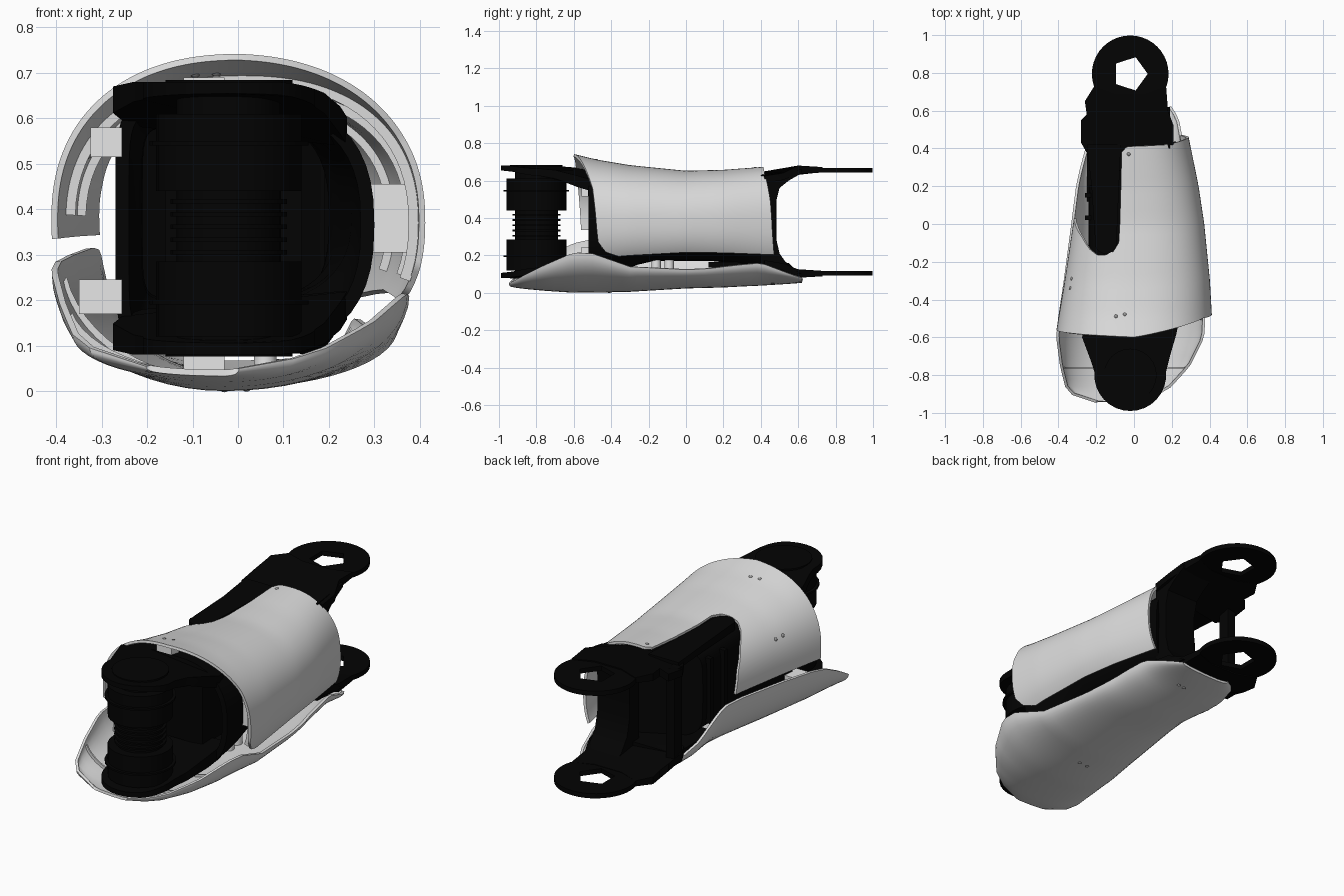
import bpy, bmesh, math
from mathutils import Vector

cube = bpy.data.objects.get("Cube")
if cube:
    bpy.data.objects.remove(cube)
parts = []


def material(name, value):
    mat = bpy.data.materials.new(name)
    mat.use_nodes = True
    color = (value, value, value, 1)
    mat.diffuse_color = color
    bsdf = next(n for n in mat.node_tree.nodes if n.type == 'BSDF_PRINCIPLED')
    bsdf.inputs["Base Color"].default_value = color
    bsdf.inputs["Roughness"].default_value = 0.6
    return mat


LIGHT = material("light grey", 0.71)
PALE = material("pale grey", 0.82)
BLACK = material("black", 0.001)
STEEL = material("screw grey", 0.3)


def interp(table, key):
    """Linear lookup in rows of (key, values...)."""
    if key <= table[0][0]:
        return table[0][1:]
    for a, b in zip(table, table[1:]):
        if key <= b[0]:
            f = (key - a[0]) / (b[0] - a[0])
            return tuple(p + (q - p) * f for p, q in zip(a[1:], b[1:]))
    return table[-1][1:]


def finish(name, bm, mat, thickness=0, offset=0):
    bmesh.ops.remove_doubles(bm, verts=bm.verts, dist=0.0001)
    bmesh.ops.recalc_face_normals(bm, faces=bm.faces)
    mesh = bpy.data.meshes.new(name)
    bm.to_mesh(mesh)
    bm.free()
    obj = bpy.data.objects.new(name, mesh)
    bpy.context.collection.objects.link(obj)
    mesh.materials.append(mat)
    if thickness:
        mod = obj.modifiers.new("thickness", 'SOLIDIFY')
        mod.thickness, mod.offset = thickness, offset
    parts.append(obj)


def grid(name, mat, func, nu, nv, thickness, closed=False, cap=False, offset=0):
    """Surface from func(u, v), both running from nought to one."""
    bm = bmesh.new()
    cols = nu if closed else nu + 1
    rows = [[bm.verts.new(func(i / nu, j / nv)) for i in range(cols)] for j in range(nv + 1)]
    for low, high in zip(rows, rows[1:]):
        for i in range(nu):
            k = (i + 1) % cols
            bm.faces.new((low[i], low[k], high[k], high[i]))
    if cap:
        bm.faces.new(rows[-1])
    finish(name, bm, mat, thickness, offset)


def flat(p, q, level):
    return (p, q, level)


def prism(name, mat, points, low, high, place=flat):
    """Closed outline swept from low to high; place maps (p, q, level) to xyz."""
    bm = bmesh.new()
    a, b = ([bm.verts.new(place(p, q, lv)) for p, q in points] for lv in (low, high))
    bm.faces.new(a)
    bm.faces.new(b)
    for i in range(len(a)):
        k = (i + 1) % len(a)
        bm.faces.new((a[i], a[k], b[k], b[i]))
    finish(name, bm, mat)


def box(name, mat, x, y, z):
    prism(name, mat, [(x[0], y[0]), (x[1], y[0]), (x[1], y[1]), (x[0], y[1])], z[0], z[1])


def arc(cx, cy, r, start, end, n):
    angles = [math.radians(start + (end - start) * i / n) for i in range(n + 1)]
    return [(cx + r * math.cos(t), cy + r * math.sin(t)) for t in angles]


def drum(name, mat, cx, cy, r, low, high):
    prism(name, mat, arc(cx, cy, r, 0, 345, 23), low, high)


def power(value, e):
    return math.copysign(abs(value) ** e, value)


# Upper shell: rounded envelope with shaped front, back and notch edges
ENVELOPE = [(-0.6, -0.41, 0.41, 0.735), (-0.48, -0.39, 0.405, 0.705), (-0.3, -0.36, 0.395, 0.675),
            (0, -0.315, 0.365, 0.645), (0.2, -0.29, 0.335, 0.65), (0.47, -0.25, 0.28, 0.67)]
FRONT = [(-30, -0.36), (-24, -0.43), (-14, -0.47), (0, -0.48), (30, -0.5), (60, -0.55), (90, -0.6),
         (130, -0.585), (184, -0.56)]
BACK = [(-30, 0.47), (20, 0.45), (60, 0.42), (99, 0.41), (104, 0.38)]
NOTCH = [(104, -0.1), (108, -0.145), (115, -0.165), (123, -0.165), (132, -0.135),
         (145, -0.07), (165, 0), (184, 0.03)]


def envelope(deg, y):
    xl, xr, top = interp(ENVELOPE, y)
    t = math.radians(deg)
    x = (xl + xr) / 2 + (xr - xl) / 2 * power(math.cos(t), 0.87)
    return Vector((x, y, 0.37 + (top - 0.37) * power(math.sin(t), 0.87)))


bm = bmesh.new()
columns, rows = [], 12
for deg in range(-30, 186, 2):
    front, notch, back = (interp(edge, deg)[0] for edge in (FRONT, NOTCH, BACK))
    ys = [front + (notch - front) * i / rows for i in range(rows + 1)]
    if deg <= 104:
        ys += [notch + (back - notch) * (i + 1) / rows for i in range(rows)]
    columns.append([bm.verts.new(envelope(deg, y)) for y in ys])
for a, b in zip(columns, columns[1:]):
    for i in range(min(len(a), len(b)) - 1):
        bm.faces.new((a[i], b[i], b[i + 1], a[i + 1]))
finish("upper_shell", bm, LIGHT, 0.014)

# Stiffening ribs inside the upper shell
for y, last in ((-0.45, 178), (-0.3, 178), (0.1, 98)):
    def rib(u, v):
        spot = envelope(-20 + (last + 20) * u, y)
        return spot.lerp(Vector((0, y, 0.37)), 0.01 + 0.06 * v)
    grid("shell_rib", LIGHT, rib, 40, 1, 0.01)

# Lower shell: scoop given by left edge, right edge and keel height
SCOOP = [(-0.94, -0.2, 0.055, 0.0, 0.05, 0.04), (-0.92, -0.3, 0.08, 0.08, 0.06, 0.035),
         (-0.87, -0.355, 0.12, 0.18, 0.09, 0.028), (-0.75, -0.385, 0.19, 0.29, 0.15, 0.017),
         (-0.6, -0.405, 0.265, 0.365, 0.215, 0.007), (-0.5, -0.395, 0.285, 0.37, 0.21, 0.007),
         (-0.3, -0.365, 0.3, 0.345, 0.14, 0.012), (0, -0.325, 0.315, 0.315, 0.125, 0.03),
         (0.12, -0.31, 0.31, 0.3, 0.13, 0.033), (0.2, -0.3, 0.26, 0.285, 0.14, 0.035),
         (0.29, -0.28, 0.18, 0.275, 0.15, 0.04), (0.4, -0.25, 0.13, 0.26, 0.16, 0.045),
         (0.56, -0.18, 0.09, 0.23, 0.1, 0.055), (0.62, -0.1, 0.075, 0.19, 0.08, 0.06)]


def scoop(u, v):
    y = -0.94 + 1.56 * v
    xl, zl, xr, zr, keel = interp(SCOOP, y)
    a = math.pi * (u - 0.5)
    mid = -0.03
    width, edge = (mid - xl, zl) if a < 0 else (xr - mid, zr)
    return (mid + width * math.sin(a), y, keel + (edge - keel) * (1 - math.cos(a)))


grid("lower_shell", LIGHT, scoop, 28, 39, 0.014)
for v in (0.115, 0.28):
    def low_rib(u, h):
        x, y, z = scoop(0.06 + 0.88 * u, v)
        return (x * (1 - 0.03 * h), y, z + 0.02 * h)
    grid("lower_shell_rib", LIGHT, low_rib, 24, 1, 0.008)

# Frame body: hollow D section, flat on the right side, closed by a slanted back
BODY = [(-0.52, -0.27, 0.3, 0.08, 0.65), (-0.4, -0.26, 0.3, 0.1, 0.63), (-0.2, -0.24, 0.28, 0.17, 0.615),
        (0.2, -0.24, 0.25, 0.17, 0.615), (0.44, -0.26, 0.22, 0.11, 0.64)]


def body(u, v):
    t = math.tau * u
    c, s = math.cos(t), math.sin(t)
    e = 0.8 if c > 0 else 0.33
    side = power(c, e)
    y = -0.52 + (0.84 + 0.12 * side) * v
    xl, xr, low, top = interp(BODY, y)
    half = xr if c > 0 else -xl
    return (half * side, y, (low + top) / 2 + (top - low) / 2 * power(s, e))


grid("frame_body", BLACK, body, 48, 12, 0.03, closed=True, cap=True, offset=-1)

# Front fork plates, mirrored about the middle height and drooping on the left
fork = [(-0.21, -0.42), (-0.255, -0.52), (-0.275, -0.6), (-0.23, -0.72)]
fork += arc(-0.02, -0.8, 0.19, 175, 365, 16)
fork += [(0.19, -0.7), (0.225, -0.58), (0.24, -0.5), (0.22, -0.42)]
FORK_Z = [(-1, 0.655, 0.68), (-0.7, 0.635, 0.68), (-0.55, 0.6, 0.665), (-0.42, 0.58, 0.635)]
for name, flip in (("upper", 1), ("lower", -1)):
    def fork_place(p, q, lv):
        droop = 2 * max(0, p - 0.08) ** 2
        return (p, q, 0.38 + flip * (interp(FORK_Z, q)[lv] - droop - 0.38))
    prism(name + "_fork_plate", BLACK, fork, 0, 1, fork_place)
    rim = [0.38 + flip * h for h in (0.295, 0.304)]
    drum(name + "_fork_cap", BLACK, -0.02, -0.8, 0.14, *rim)


# Rear necks with open pentagonal rings, mirrored and bent down at their sides
def ring(name, low, high):
    def point(u, v):
        t = math.tau * u
        pentagon = 0.075 / math.cos(t % (math.tau / 5) - math.pi / 5)
        r = (0.203, 0.203, pentagon, pentagon, 0.203)[round(v * 4)]
        z = (low, high, high, low, low)[round(v * 4)]
        return (-0.02 + r * math.cos(t), 0.795 + r * math.sin(t), z)
    grid(name, BLACK, point, 40, 4, 0, closed=True)


neck = [(-0.24, 0.36), (-0.28, 0.43), (-0.28, 0.55), (-0.25, 0.58), (-0.26, 0.65), (-0.21, 0.73),
        (-0.1, 0.69), (0.06, 0.69), (0.17, 0.73), (0.18, 0.6), (0.21, 0.52), (0.21, 0.42),
        (0.08, 0.4), (-0.1, 0.37)]
NECK_Z = [(0.36, 0.6, 0.64), (0.5, 0.625, 0.66), (0.6, 0.635, 0.68), (0.73, 0.643, 0.672)]
for name, flip in (("upper", 1), ("lower", -1)):
    def neck_place(p, q, lv):
        droop = 2 * max(0, abs(p + 0.03) - 0.13) ** 2 if q < 0.57 else 0
        return (p, q, 0.38 + flip * (interp(NECK_Z, q)[lv] - droop - 0.38))
    prism(name + "_neck", BLACK, neck, 0, 1, neck_place)
    ring(name + "_ring", *sorted(0.38 + flip * h for h in (0.263, 0.288)))

# Curved rear bracket on the left, with an open gap, floor, side post and ribs
bracket = [(0.4, 0.11), (0.62, 0.1), (0.55, 0.14), (0.5, 0.21), (0.48, 0.3), (0.48, 0.48),
           (0.5, 0.56), (0.55, 0.6), (0.62, 0.64), (0.62, 0.66), (0.4, 0.63)]
prism("rear_bracket", BLACK, bracket, 0, 0.19, lambda p, q, lv: (lv, p, q))
box("rear_post", BLACK, (-0.27, -0.22), (0.42, 0.485), (0.12, 0.63))
box("rear_floor", BLACK, (-0.25, 0.1), (0.12, 0.45), (0.135, 0.165))
for y in (0.02, 0.14):
    box("side_rib", BLACK, (-0.26, -0.22), (y, y + 0.025), (0.22, 0.57))

# Arm of the top plate lying in the notch of the upper shell
arm = [(-0.07, 0.42), (-0.25, 0.42), (-0.225, 0.2), (-0.205, -0.1)]
arm += arc(-0.15, -0.1, 0.058, 190, 350, 8)
ARM_Z = [(-0.17, 0.6, 0.645), (0.1, 0.6, 0.637), (0.42, 0.61, 0.645)]
prism("top_arm", BLACK, arm, 0, 1, lambda p, q, lv: (p, q, interp(ARM_Z, q)[lv]))

# Joint motors stacked between the fork plates
for name, r, low, high in (("upper_motor", 0.16, 0.44, 0.61), ("lower_motor", 0.16, 0.12, 0.285),
                           ("motor_core", 0.115, 0.1, 0.66), ("upper_flange", 0.175, 0.54, 0.55),
                           ("lower_flange", 0.175, 0.19, 0.2)):
    drum(name, BLACK, -0.02, -0.8, r, low, high)
for i in range(5):
    drum("cooling_fin", BLACK, -0.02, -0.8, 0.128, 0.3 + i * 0.028, 0.31 + i * 0.028)
box("motor_mount", BLACK, (-0.16, 0.14), (-0.5, -0.3), (0.2, 0.56))

# Shell mounting blocks
box("side_block_upper", PALE, (-0.325, -0.255), (-0.56, -0.5), (0.515, 0.58))
box("side_block_lower", PALE, (-0.35, -0.255), (-0.56, -0.46), (0.17, 0.245))
box("left_block", PALE, (0.28, 0.38), (-0.38, -0.28), (0.305, 0.455))
box("top_block", PALE, (-0.12, -0.03), (-0.52, -0.46), (0.62, 0.69))
box("bottom_block", PALE, (-0.12, -0.03), (-0.46, -0.4), (0.015, 0.12))
for y in (-0.16, -0.09):
    drum("bottom_post", PALE, 0.06, y, 0.025, 0.03, 0.18)

# Screw heads set into the shells
spots = [envelope(d, y) for d, y in ((102, -0.49), (96, -0.48), (154, -0.29), (154, -0.34), (97, 0.37))]
spots += [Vector(scoop(0.5 + d, v)) for d, v in ((0, 0.34), (0.04, 0.34), (0.1, 0.9), (0.14, 0.9))]
for spot in spots:
    bm = bmesh.new()
    bmesh.ops.create_uvsphere(bm, u_segments=12, v_segments=8, radius=0.012)
    bmesh.ops.translate(bm, vec=spot, verts=bm.verts)
    finish("screw_head", bm, STEEL)

# Bake thickness and shade
bpy.ops.object.select_all(action='DESELECT')
for obj in parts:
    obj.select_set(True)
bpy.context.view_layer.objects.active = parts[0]
bpy.ops.object.convert(target='MESH')
bpy.ops.object.shade_smooth_by_angle(angle=math.radians(32))
